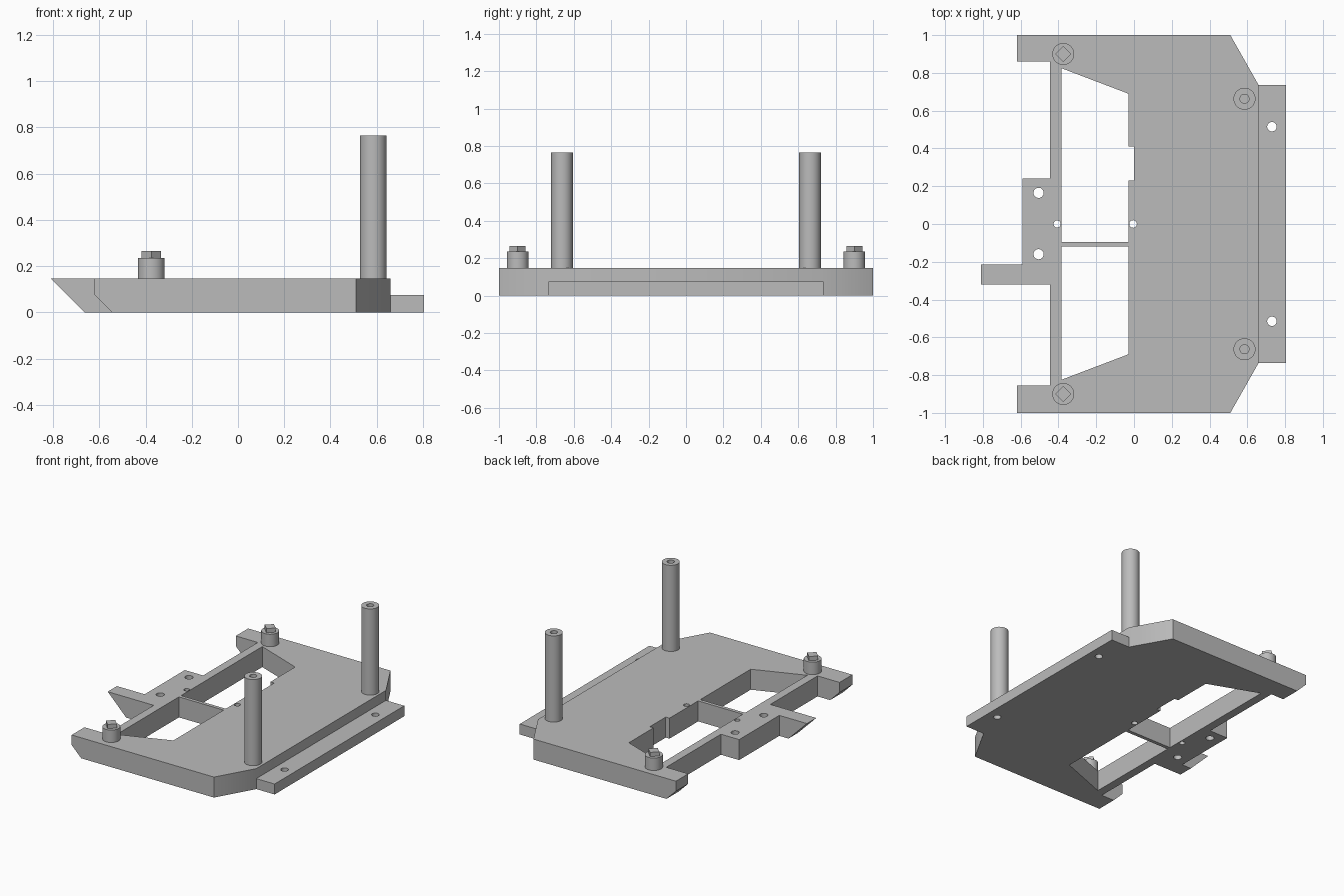
import bpy
import bmesh
from math import pi

cube = bpy.data.objects.get("Cube")
if cube:
    bpy.data.objects.remove(cube, do_unlink=True)

GREY = (0.5, 0.5, 0.5, 1)
grey = bpy.data.materials.new("plain grey")
grey.use_nodes = True
grey.diffuse_color = GREY
grey.node_tree.nodes["Principled BSDF"].inputs["Base Color"].default_value = GREY

TOP = 0.147       # plate thickness
LEDGE = 0.075     # ledge thickness


def prism(name, outline, z0, z1):
    """Extrude a flat xy outline from z0 to z1."""
    bm = bmesh.new()
    face = bm.faces.new([bm.verts.new((x, y, z0)) for x, y in outline])
    grown = bmesh.ops.extrude_face_region(bm, geom=[face])["geom"]
    for v in grown:
        if isinstance(v, bmesh.types.BMVert):
            v.co.z = z1
    bmesh.ops.recalc_face_normals(bm, faces=bm.faces)
    mesh = bpy.data.meshes.new(name)
    bm.to_mesh(mesh)
    bm.free()
    obj = bpy.data.objects.new(name, mesh)
    bpy.context.collection.objects.link(obj)
    mesh.materials.append(grey)
    return obj


def box(name, x0, x1, y0, y1, z0, z1):
    return prism(name, [(x0, y0), (x1, y0), (x1, y1), (x0, y1)], z0, z1)


def cylinder(name, x, y, r, z0, z1, sides=32):
    bpy.ops.mesh.primitive_cylinder_add(vertices=sides, radius=r, depth=z1 - z0,
                                        location=(x, y, (z0 + z1) / 2))
    obj = bpy.context.object
    obj.name = name
    obj.data.materials.append(grey)
    return obj


def wedge(name, x, size, y0, y1):
    """Cutter that slopes the lower outer edge at x, at 45 degrees."""
    obj = prism(name, [(x - 0.1, -0.1), (x + size + 0.1, -0.1), (x - 0.1, size + 0.1)], -y1, -y0)
    for v in obj.data.vertices:
        a, b, c = v.co
        v.co = (a, -c, b)
    bm = bmesh.new()
    bm.from_mesh(obj.data)
    bmesh.ops.recalc_face_normals(bm, faces=bm.faces)
    bm.to_mesh(obj.data)
    bm.free()
    return obj


def cut(target, cutters):
    bpy.context.view_layer.objects.active = target
    for c in cutters:
        c.hide_render = True
        mod = target.modifiers.new("cut", 'BOOLEAN')
        mod.operation = 'DIFFERENCE'
        mod.solver = 'EXACT'
        mod.object = c
        bpy.ops.object.modifier_apply(modifier=mod.name)
        bpy.data.objects.remove(c, do_unlink=True)


def smooth(obj):
    bpy.ops.object.select_all(action='DESELECT')
    obj.select_set(True)
    bpy.context.view_layer.objects.active = obj
    bpy.ops.object.shade_smooth_by_angle(angle=pi / 6)


# Main plate with corner lugs, middle block and long tab
plate = prism("base_plate", [
    (-0.62, -1), (0.51, -1), (0.66, -0.735), (0.66, 0.735), (0.51, 1), (-0.62, 1),
    (-0.62, 0.86), (-0.445, 0.86), (-0.445, 0.24), (-0.59, 0.24), (-0.59, -0.215),
    (-0.81, -0.215), (-0.81, -0.32), (-0.445, -0.32), (-0.445, -0.855), (-0.62, -0.855)],
    0, TOP)

# Two windows, split by a thin rib
windows = [
    prism("back_window", [(-0.385, -0.095), (-0.03, -0.095), (-0.03, 0.23), (0, 0.23),
                          (0, 0.41), (-0.03, 0.41), (-0.03, 0.69), (-0.385, 0.825)], -0.1, 0.3),
    prism("front_window", [(-0.385, -0.825), (-0.03, -0.69), (-0.03, -0.12),
                           (-0.385, -0.12)], -0.1, 0.3)]

# Sloped undersides of the tab and lugs
slopes = [wedge("tab_slope", -0.81, TOP, -0.4, -0.1),
          wedge("front_lug_slope", -0.62, 0.075, -1.1, -0.8),
          wedge("back_lug_slope", -0.62, 0.075, 0.8, 1.1)]

# Screw and pin holes
holes = [cylinder("hole", x, y, r, -0.1, 0.3, 24) for x, y, r in (
    (-0.505, 0.165, 0.027), (-0.505, -0.16, 0.027),
    (-0.407, 0, 0.019), (-0.005, 0, 0.02))]
cut(plate, windows + slopes + holes)
smooth(plate)

# Low mounting ledge
ledge = box("mounting_ledge", 0.66, 0.805, -0.735, 0.735, 0, LEDGE)
cut(ledge, [cylinder("hole", 0.73, y, 0.025, -0.1, 0.3, 24) for y in (-0.515, 0.515)])
smooth(ledge)

for side, s in (("front", -1), ("back", 1)):
    # Tall hollow-topped post
    post = cylinder(side + "_post", 0.585, s * 0.663, 0.058, TOP, 0.765)
    cut(post, [cylinder("bore", 0.585, s * 0.663, 0.024, 0.5, 0.9, 24)])
    smooth(post)
    # Short boss with a square peg turned on its corner
    boss = cylinder(side + "_boss", -0.375, s * 0.9, 0.058, TOP, 0.236)
    smooth(boss)
    cylinder(side + "_peg", -0.375, s * 0.9, 0.043, 0.236, 0.266, 4)
